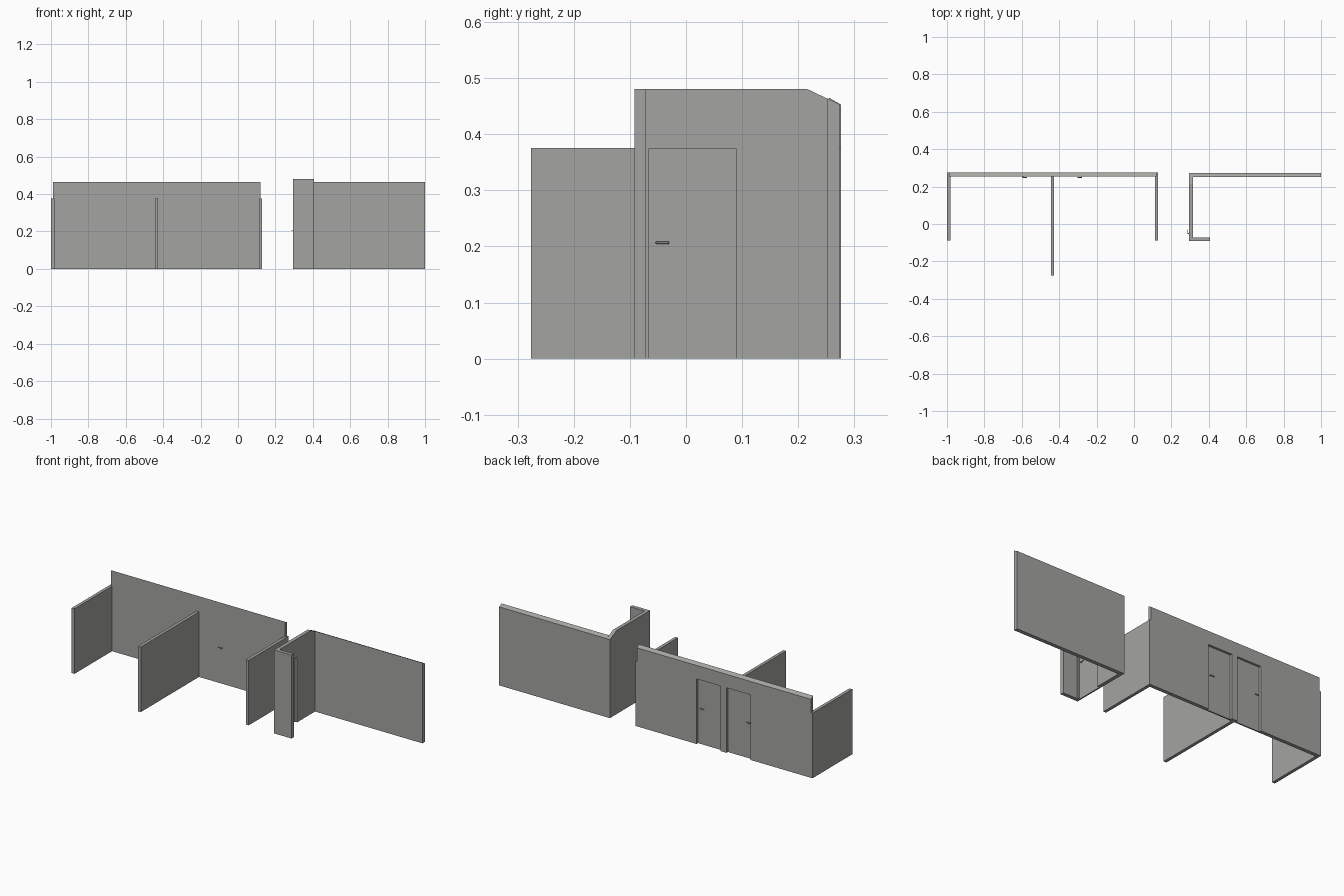
import bpy, bmesh
from mathutils import Vector

if "Cube" in bpy.data.objects:
    bpy.data.objects.remove(bpy.data.objects["Cube"])

grey = bpy.data.materials.new("warm grey")
grey.diffuse_color = (0.37, 0.37, 0.355, 1)
grey.use_nodes = True
grey.node_tree.nodes["Principled BSDF"].inputs["Base Color"].default_value = grey.diffuse_color


def finish(name, bm):
    bmesh.ops.recalc_face_normals(bm, faces=bm.faces)
    me = bpy.data.meshes.new(name)
    bm.to_mesh(me)
    bm.free()
    me.materials.append(grey)
    ob = bpy.data.objects.new(name, me)
    bpy.context.collection.objects.link(ob)
    return ob


def prism(name, pts, axis, a, b):
    """Extrude a 2D outline (horizontal, z) along x or y from a to b."""
    bm = bmesh.new()
    place = (lambda h, z: (a, h, z)) if axis == "x" else (lambda h, z: (h, a, z))
    face = bm.faces.new([bm.verts.new(place(h, z)) for h, z in pts])
    ext = bmesh.ops.extrude_face_region(bm, geom=[face])
    moved = [v for v in ext["geom"] if isinstance(v, bmesh.types.BMVert)]
    step = Vector((b - a, 0, 0)) if axis == "x" else Vector((0, b - a, 0))
    bmesh.ops.translate(bm, verts=moved, vec=step)
    return finish(name, bm)


def box(name, x0, x1, y0, y1, z0, z1):
    return prism(name, [(x0, z0), (x1, z0), (x1, z1), (x0, z1)], "y", y0, y1)


DOOR = 0.375
doors = [(-0.604, -0.451), (-0.413, -0.26)]

# Long left wall: stepped top corners, two door openings, top sloping to the back
outline = [(-1, 0)]
for a, b in doors:
    outline += [(a, 0), (a, DOOR), (b, DOOR), (b, 0)]
outline += [(0.129, 0), (0.129, DOOR), (0.12, DOOR), (0.12, 0.465),
            (-0.99, 0.465), (-0.99, DOOR), (-1, DOOR)]
wall = prism("left_back_wall", outline, "y", 0.255, 0.276)
for v in wall.data.vertices:
    if v.co.z > 0.4 and v.co.y > 0.27:
        v.co.z = 0.453

# Low partitions in front of the left wall
for name, x, y in (("left_partition", -1, -0.087), ("centre_partition", -0.445, -0.276),
                   ("inner_partition", 0.111, -0.087)):
    box(name, x, x + 0.018, y, 0.255, 0, DOOR)

# Right back wall, top sloping to the back
prism("right_back_wall", [(0.252, 0), (0.274, 0), (0.274, 0.453), (0.252, 0.464)],
      "x", 0.315, 1)

# Right cross wall with door opening and chamfered top corner
prism("right_cross_wall", [(-0.071, 0), (-0.066, 0), (-0.066, DOOR), (0.089, DOOR),
                           (0.089, 0), (0.274, 0), (0.274, 0.453), (0.215, 0.481),
                           (-0.071, 0.481)], "x", 0.294, 0.315)
box("right_return_wall", 0.294, 0.406, -0.092, -0.071, 0, 0.481)

# Door leaves, flush on one side and recessed on the other
for i, (a, b) in enumerate(doors):
    box(f"door_leaf_{i}", a, b, 0.255, 0.263, 0, DOOR)
box("door_leaf_right", 0.294, 0.302, -0.066, 0.089, 0, DOOR)


# Lever handles on both sides of each leaf: stem through the leaf plus two levers
def handle(name, along, start, end, face, thick=0.008):
    def part(label, u0, u1, d0, d1, z0, z1):
        if along == "x":
            return box(label, u0, u1, d0, d1, z0, z1)
        return box(label, d0, d1, u0, u1, z0, z1)
    lo, hi = sorted((start, end))
    s = start + (0.003 if end > start else -0.003)
    part(name + "_stem", s - 0.002, s + 0.002, face - 0.005, face + thick + 0.005,
         0.2045, 0.2085)
    for side, d in (("near", face - 0.008), ("far", face + thick + 0.004)):
        lever = part(f"{name}_{side}_lever", lo, hi, d, d + 0.004, 0.204, 0.209)
        bev = lever.modifiers.new("rounding", "BEVEL")
        bev.width = 0.001
        bev.segments = 1


handle("handle_a", "x", -0.597, -0.572, 0.255)
handle("handle_b", "x", -0.277, -0.302, 0.255)
handle("handle_c", "y", -0.054, -0.03, 0.294)
